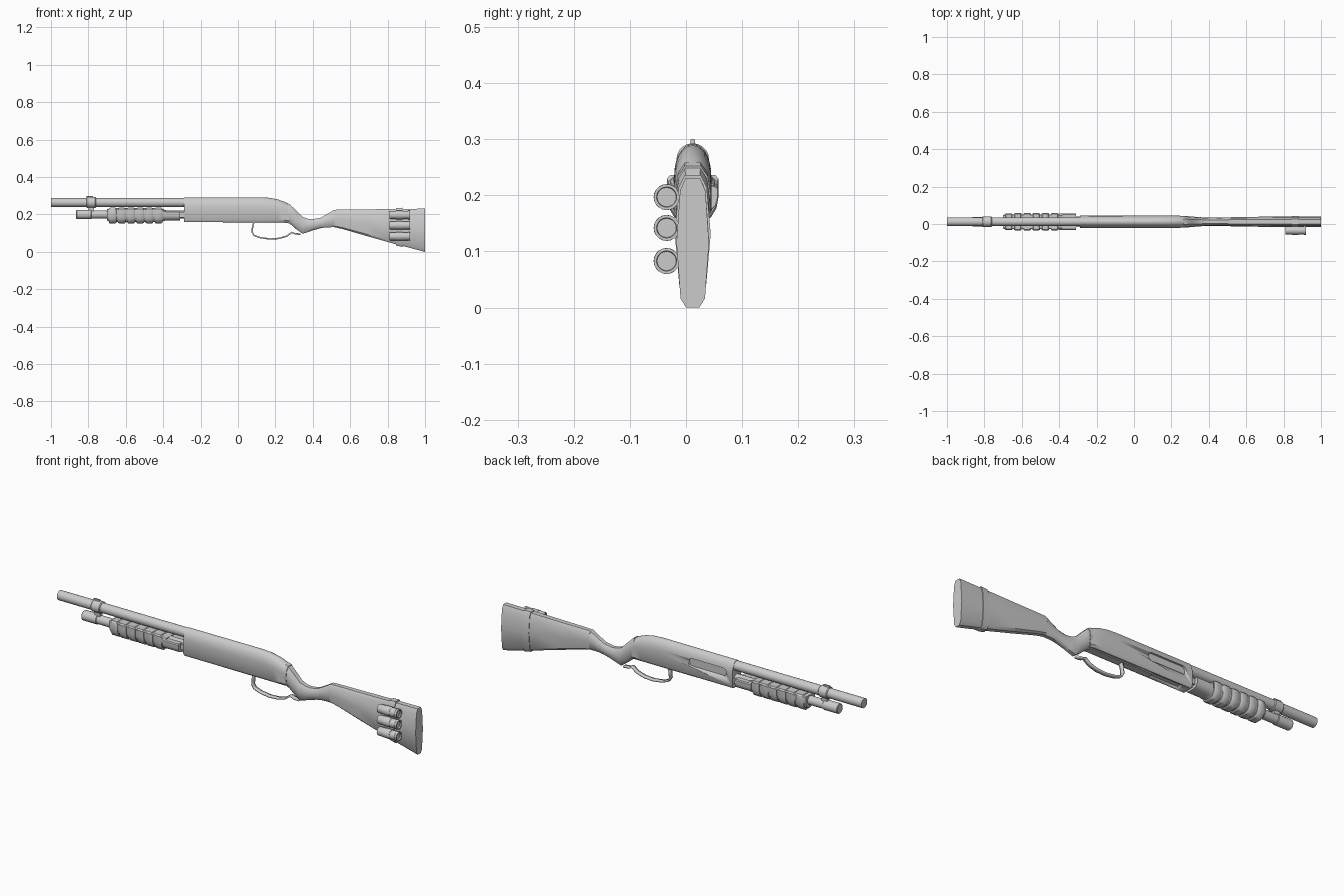
import bpy, bmesh, math

if "Cube" in bpy.data.objects:
    bpy.data.objects.remove(bpy.data.objects["Cube"])

CY = 0.012            # centre plane of the gun


def finish(name, bm, angle=35):
    bmesh.ops.remove_doubles(bm, verts=bm.verts, dist=1e-5)
    bmesh.ops.recalc_face_normals(bm, faces=bm.faces)
    me = bpy.data.meshes.new(name)
    bm.to_mesh(me)
    bm.free()
    ob = bpy.data.objects.new(name, me)
    bpy.context.collection.objects.link(ob)
    bpy.ops.object.select_all(action='DESELECT')
    ob.select_set(True)
    bpy.context.view_layer.objects.active = ob
    bpy.ops.object.shade_smooth_by_angle(angle=math.radians(angle))
    return ob


def skin(name, rings, angle=35):
    """Bridge equal-length closed rings of points and cap both ends."""
    bm = bmesh.new()
    vs = [[bm.verts.new(p) for p in r] for r in rings]
    n = len(vs[0])
    for a, b in zip(vs, vs[1:]):
        for i in range(n):
            j = (i + 1) % n
            bm.faces.new((a[i], a[j], b[j], b[i]))
    bm.faces.new(vs[0])
    bm.faces.new(vs[-1])
    return finish(name, bm, angle)


def loft(name, half, stations, angle=35):
    """half: right half outline (y, t) bottom to top; stations: x, bottom, top, half width."""
    outline = half + [(-y, t) for y, t in reversed(half) if y > 0]
    return skin(name, [[(x, CY + y * w, b + t * (h - b)) for y, t in outline]
                       for x, b, h, w in stations], angle)


def lathe(name, profile, z, y=CY, n=20):
    """Turn (x, radius) pairs around an axis along x."""
    return skin(name, [[(x, y + r * math.cos(i * math.tau / n), z + r * math.sin(i * math.tau / n))
                        for i in range(n)] for x, r in profile])


def box(name, x0, x1, y0, y1, z0, z1):
    return skin(name, [[(x, y0, z0), (x, y1, z0), (x, y1, z1), (x, y0, z1)] for x in (x0, x1)])


def cut(target, cutter):
    m = target.modifiers.new("cut", 'BOOLEAN')
    m.operation, m.object, m.solver = 'DIFFERENCE', cutter, 'EXACT'
    cutter.hide_render = True
    cutter.hide_viewport = True


# Barrel, its clamp and the bead sight
lathe("barrel", [(-1, .024), (-.28, .024)], .264)
lathe("barrel_clamp", [(-.81, .026), (-.806, .029), (-.764, .029), (-.76, .026)], .264)
box("clamp_bridge", -.80, -.77, CY - .01, CY + .01, .21, .25)
box("front_sight", -.81, -.775, CY - .004, CY + .004, .285, .300)

# Magazine tube with end cap
lathe("magazine_tube", [(-.80, .022), (-.28, .022)], .200)
lathe("magazine_cap", [(-.865, .022), (-.862, .025), (-.785, .025), (-.782, .022)], .200)

# Pump handle: U-shaped body, grip ribs, rear sleeve
u_shape = [(.35, 0), (.7, .1), (.92, .3), (1, .55), (1, .92), (.88, 1)]
loft("pump_body", u_shape, [(-.70, .168, .228, .036), (-.685, .16, .234, .040),
                            (-.41, .16, .234, .040), (-.385, .17, .222, .038)])
for i in range(6):
    x = -.69 + i * .049
    w = .046 if i else .044
    loft(f"pump_rib_{i + 1}", u_shape, [(x, .156, .230, w - .003), (x + .005, .152, .236, w),
                                        (x + .035, .152, .236, w), (x + .040, .156, .230, w - .003)])
loft("pump_sleeve", u_shape, [(-.40, .165, .222, .044), (-.38, .168, .216, .044),
                              (-.31, .168, .216, .044)])
for s in (-1, 1):
    box("action_bar", -.33, -.25, CY + s * .024 - .003, CY + s * .024 + .003, .185, .212)

# Receiver with arched top
arch = [(.75, 0), (1, .1), (1, .58)] + [
    (math.cos(a * math.pi / 14), .58 + .42 * math.sin(a * math.pi / 14)) for a in range(1, 7)] + [(0, 1)]
receiver = loft("receiver", arch, [
    (-.29, .159, .291, .033), (.12, .159, .292, .033), (.17, .159, .289, .033),
    (.215, .159, .280, .033), (.25, .159, .267, .032), (.275, .157, .254, .029)])

# Ejection port on the far side, loading port underneath
capsule = []
for cx, start in ((-.065, -90), (-.235, 90)):
    for k in range(9):
        a = math.radians(start + k * 22.5)
        capsule.append((cx + .021 * math.cos(a), .229 + .021 * math.sin(a)))
cut(receiver, skin("ejection_port_cutter", [[(x, y, z) for x, z in capsule]
                                            for y in (CY + .022, CY + .07)]))
cut(receiver, box("loading_port_cutter", -.25, -.085, CY - .018, CY + .018, .14, .172))
box("trigger_plate", -.08, .268, CY - .017, CY + .017, .154, .165)

# Trigger guard strip
guard = [(.085, .158), (.078, .135), (.076, .105), (.086, .088), (.12, .076), (.17, .069),
         (.22, .072), (.26, .084), (.278, .097), (.288, .104), (.305, .097), (.335, .094)]
bm = bmesh.new()
rows = [[bm.verts.new((x, CY + s * .010, z)) for s in (-1, 1)] for x, z in guard]
for a, b in zip(rows, rows[1:]):
    bm.faces.new((a[0], a[1], b[1], b[0]))
strip = finish("trigger_guard", bm, 50)
sol = strip.modifiers.new("thickness", 'SOLIDIFY')
sol.thickness, sol.offset = .008, 0

# Stock with grip wrist
octo = [(.4, 0), (.75, .07), (1, .5), (.78, .9), (.45, 1)]
wrist = [(.4, 0), (.8, .15), (1, .5), (.85, .82), (.45, 1)]
loft("stock_wrist", wrist, [
    (.262, .157, .258, .029), (.285, .145, .246, .030), (.31, .122, .222, .028),
    (.345, .097, .187, .025), (.375, .106, .177, .023), (.40, .115, .175, .022),
    (.44, .126, .182, .022), (.47, .131, .198, .023), (.515, .132, .225, .024)], 45)
loft("stock", octo, [
    (.515, .132, .225, .024), (.56, .122, .226, .025), (.68, .087, .227, .027),
    (.81, .050, .229, .028), (1.0, 0, .231, .029)])
loft("wrist_collar", wrist, [(.266, .156, .259, .031), (.280, .147, .252, .032)])

# Shell carrier: strap round the stock, loops and three shells
loft("stock_strap", octo, [(.845, .034, .234, .031), (.88, .026, .236, .032)])
for i, z in enumerate((.083, .142, .197)):
    lathe(f"shell_{i + 1}", [(.81, .014), (.815, .016), (.81, .020), (.814, .0215), (.908, .0215),
                             (.910, .023), (.92, .023), (.92, .018), (.914, .017)], z, -.0345)
    lathe(f"shell_loop_{i + 1}", [(.845, .0232), (.88, .0232)], z, -.0345)
